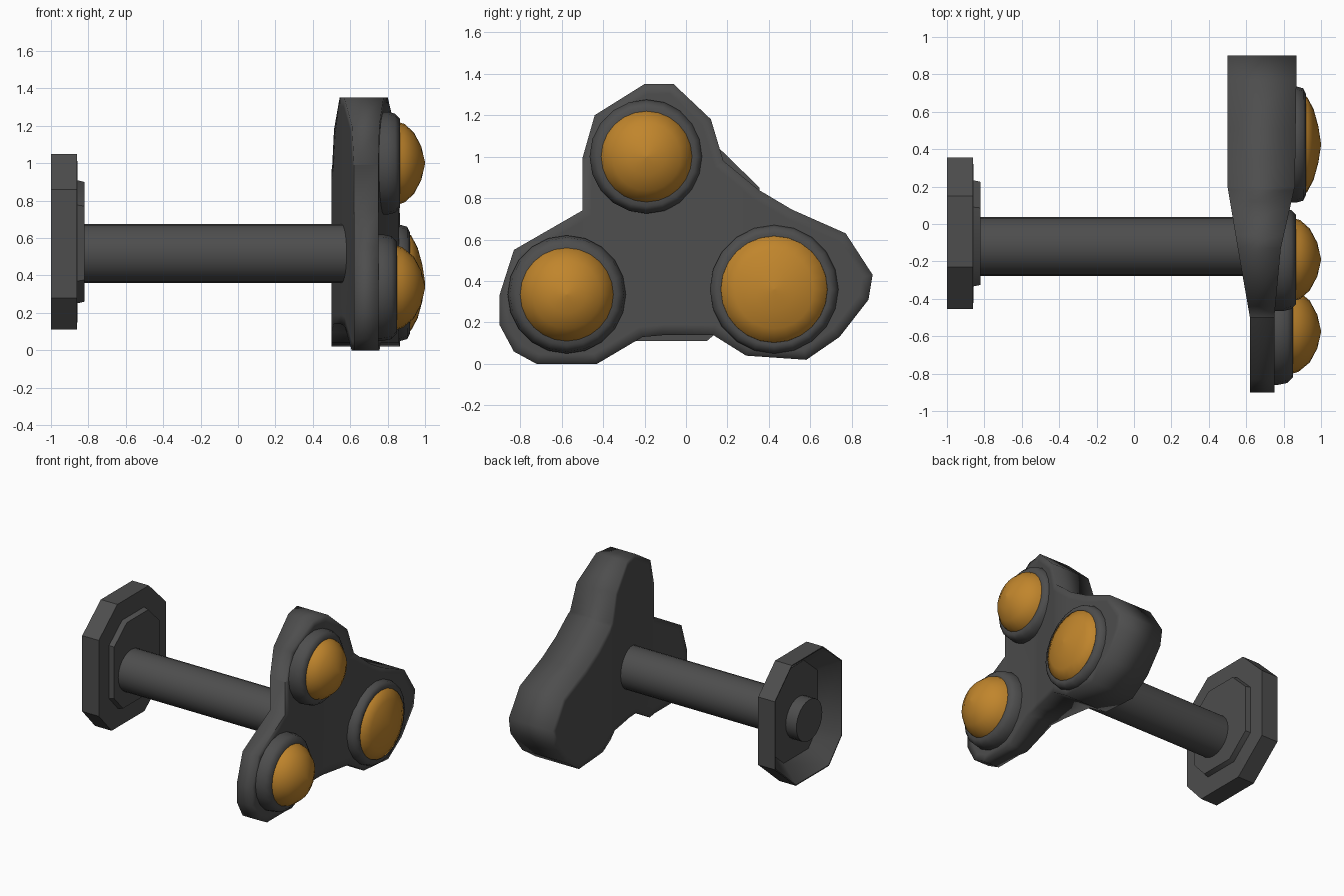
import bpy, bmesh, math

if "Cube" in bpy.data.objects:
    bpy.data.objects.remove(bpy.data.objects["Cube"])

def material(name, rgb):
    m = bpy.data.materials.new(name)
    m.diffuse_color = (*rgb, 1)
    m.use_nodes = True
    m.node_tree.nodes["Principled BSDF"].inputs["Base Color"].default_value = m.diffuse_color
    return m

GREY = material("dark grey metal", (0.075, 0.075, 0.075))
AMBER = material("amber lens", (0.53, 0.235, 0.025))

def finish(bm, name, mat, angle):
    bmesh.ops.recalc_face_normals(bm, faces=bm.faces)
    me = bpy.data.meshes.new(name)
    bm.to_mesh(me)
    bm.free()
    me.materials.append(mat)
    ob = bpy.data.objects.new(name, me)
    bpy.context.collection.objects.link(ob)
    bpy.ops.object.select_all(action='DESELECT')
    ob.select_set(True)
    bpy.context.view_layer.objects.active = ob
    bpy.ops.object.shade_smooth_by_angle(angle=math.radians(angle))
    return ob

def loft(name, outline, sections, centre, mat, angle=50):
    """Sweep a (y, z) outline along x; sections are (x, scale)."""
    bm = bmesh.new()
    rings = [[bm.verts.new((x, centre[0] + y * s, centre[1] + z * s))
              for y, z in outline] for x, s in sections]
    n = len(outline)
    for a, b in zip(rings, rings[1:]):
        for i in range(n):
            j = (i + 1) % n
            bm.faces.new((a[i], a[j], b[j], b[i]))
    bm.faces.new(rings[0])
    bm.faces.new(rings[-1])
    return finish(bm, name, mat, angle)

def circle(n):
    return [(math.cos(2 * math.pi * i / n), math.sin(2 * math.pi * i / n)) for i in range(n)]

def lerp(table, y):
    for (y0, a), (y1, b) in zip(table, table[1:]):
        if y <= y1:
            return a + (b - a) * max(0, (y - y0) / (y1 - y0))
    return table[-1][1]

# Wall plate: irregular octagon, hollow at the back, with a raised step
OCT = [(-.405, -.3), (-.405, .28), (-.18, .47), (.2, .47),
       (.405, .27), (.405, -.25), (.15, -.47), (-.25, -.47)]
loft("wall_plate", OCT,
     [(-.87, .74), (-1, .985), (-1, 1), (-.86, 1), (-.858, .7), (-.82, .68)],
     (-.05, .58), GREY, 40)

# Shaft, its end showing inside the hollow plate
loft("shaft", circle(24), [(-.96, .157), (.62, .157)], (-.12, .517), GREY)

# Three-lobed head: extruded outline, thicker towards +y
HEAD = [(-.2, 1.35), (-.06, 1.35), (.12, 1.18), (.18, .98), (.35, .84), (.51, .745),
        (.77, .63), (.9, .43), (.88, .31), (.74, .13), (.58, .02), (.29, .04),
        (.13, .14), (-.1, .14), (-.21, .13), (-.43, 0), (-.72, 0), (-.83, .06),
        (-.9, .19), (-.9, .33), (-.83, .55), (-.5, .74), (-.5, .99), (-.44, 1.2)]
BACK = [(-.5, .62), (-.13, .555), (.2, .5), (.9, .5)]
FRONT = [(-.5, .75), (-.13, .785), (.2, .86), (.9, .87)]
bm = bmesh.new()
cap = bm.faces.new([bm.verts.new((0, y, z)) for y, z in HEAD])
ext = bmesh.ops.extrude_face_region(bm, geom=[cap], use_keep_orig=True)
for v in ext["geom"]:
    if isinstance(v, bmesh.types.BMVert):
        v.co.x = 1
bmesh.ops.recalc_face_normals(bm, faces=bm.faces)
caps = [f for f in bm.faces if abs(f.normal.x) > .9]
bmesh.ops.inset_individual(bm, faces=caps, thickness=.05)
for y in (-.5, -.13, .2):
    bmesh.ops.bisect_plane(bm, geom=bm.verts[:] + bm.edges[:] + bm.faces[:],
                           plane_co=(0, y, 0), plane_no=(0, 1, 0))
for v in bm.verts:
    v.co.x = lerp(FRONT if v.co.x > .5 else BACK, v.co.y)
finish(bm, "lobed_head", GREY, 120)

# Lens sockets and domed lenses: centre (y, z), ring profile, dome profile
LAMPS = [
    ("left", (-.575, .335),
     [(.7, .285), (.77, .285), (.82, .275), (.85, .245), (.845, .2)],
     [(.83, .23), (.88, .215), (.94, .165), (.98, .09), (1, .004)]),
    ("top", (-.19, 1.0),
     [(.7, .275), (.8, .275), (.84, .265), (.865, .24), (.855, .2)],
     [(.84, .225), (.89, .21), (.94, .165), (.98, .09), (1, .004)]),
    ("right", (.425, .36),
     [(.8, .31), (.87, .31), (.905, .3), (.92, .27), (.905, .23)],
     [(.88, .265), (.925, .255), (.96, .19), (.985, .1), (1, .004)]),
]
for side, centre, ring, dome in LAMPS:
    loft(side + "_lens_socket", circle(20), ring, centre, GREY, 60)
    loft(side + "_lens", circle(24), dome, centre, AMBER, 60)
